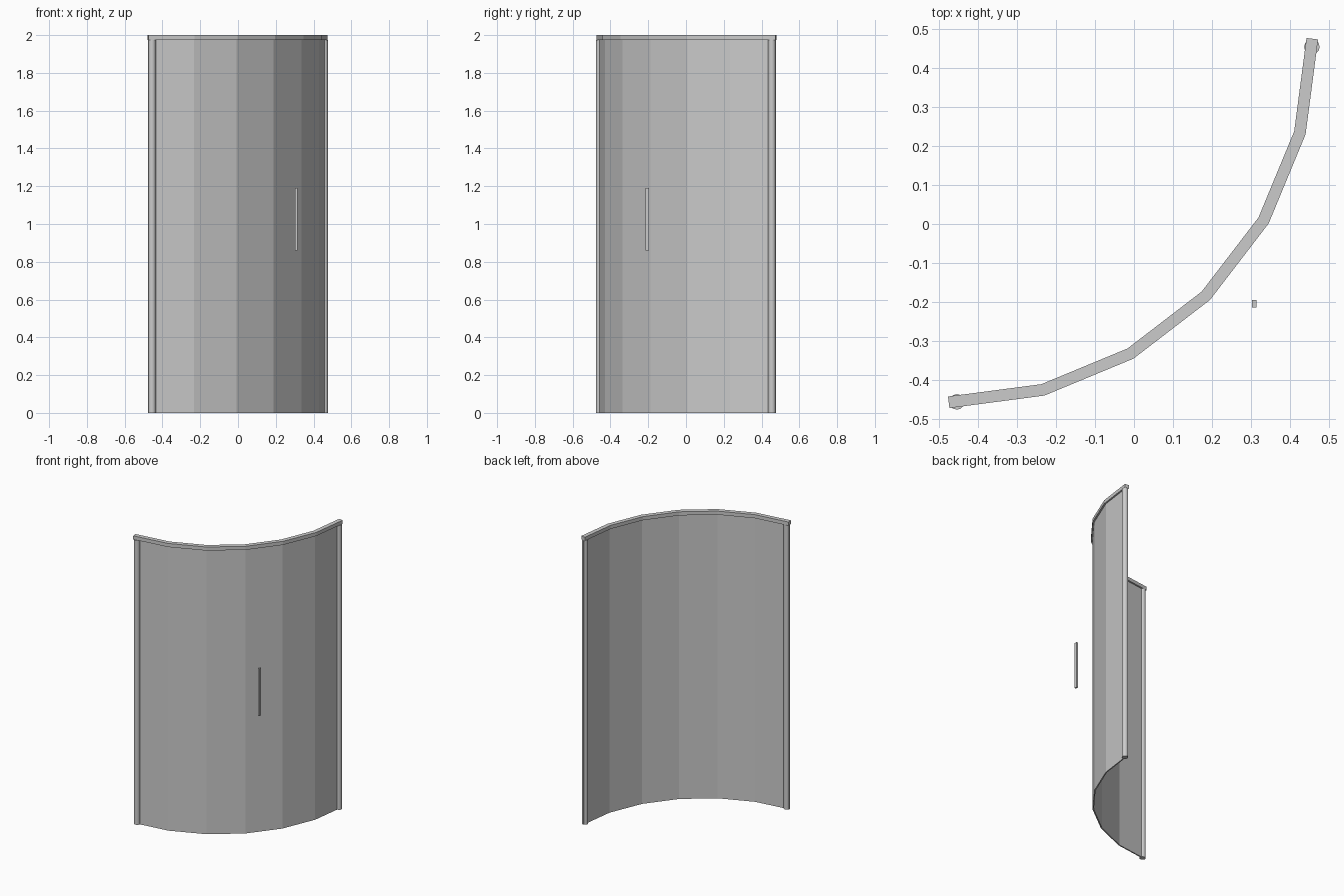
import bpy, bmesh
from math import sin, cos, radians
from mathutils import Vector

if "Cube" in bpy.data.objects:
    bpy.data.objects.remove(bpy.data.objects["Cube"])

CENTRE = Vector((-0.476, 0.476))
RADIUS = 0.934
SEGMENTS = 6

# Quarter-circle path shared by the glass and the rail
path = []
for i in range(SEGMENTS + 1):
    a = radians(-90 + 90 * i / SEGMENTS)
    path.append(CENTRE + RADIUS * Vector((cos(a), sin(a))))


def finish(bm, name):
    bmesh.ops.recalc_face_normals(bm, faces=bm.faces)
    mesh = bpy.data.meshes.new(name)
    bm.to_mesh(mesh)
    bm.free()
    obj = bpy.data.objects.new(name, mesh)
    bpy.context.collection.objects.link(obj)
    return obj


def offset_point(i, d):
    """Mitred offset of path point i; the ends stay square to their segment."""
    before = path[i] - path[i - 1] if i > 0 else path[1] - path[0]
    after = path[i + 1] - path[i] if i < SEGMENTS else before
    n1 = Vector((before.y, -before.x)).normalized()
    n2 = Vector((after.y, -after.x)).normalized()
    n = (n1 + n2).normalized()
    return path[i] + n * d / n.dot(n1)


def curved_bar(name, width, z0, z1):
    bm = bmesh.new()
    rings = []
    for i in range(SEGMENTS + 1):
        ring = []
        for d, z in ((-1, z0), (1, z0), (1, z1), (-1, z1)):
            p = offset_point(i, d * width / 2)
            ring.append(bm.verts.new((p.x, p.y, z)))
        rings.append(ring)
    for r, s in zip(rings, rings[1:]):
        for k in range(4):
            bm.faces.new((r[k], r[(k + 1) % 4], s[(k + 1) % 4], s[k]))
    bm.faces.new(rings[0])
    bm.faces.new(rings[-1])
    return finish(bm, name)


# Faceted curved glass and the rail along its top
curved_bar("glass_panel", 0.008, 0.0, 1.976)
curved_bar("top_rail", 0.03, 1.975, 2.0)

# Round posts at both ends
for name, x, y in (("left_post", -0.455, -0.457), ("right_post", 0.457, 0.455)):
    bpy.ops.mesh.primitive_cylinder_add(vertices=12, radius=0.02, depth=1.975,
                                        location=(x, y, 0.9875))
    bpy.context.object.name = name
    bpy.ops.object.shade_smooth_by_angle(angle=radians(40))

# Upright door handle standing off the glass
bpy.ops.mesh.primitive_cube_add(size=1, location=(0.309, -0.205, 1.025))
handle = bpy.context.object
handle.name = "door_handle"
handle.scale = (0.012, 0.02, 0.33)
